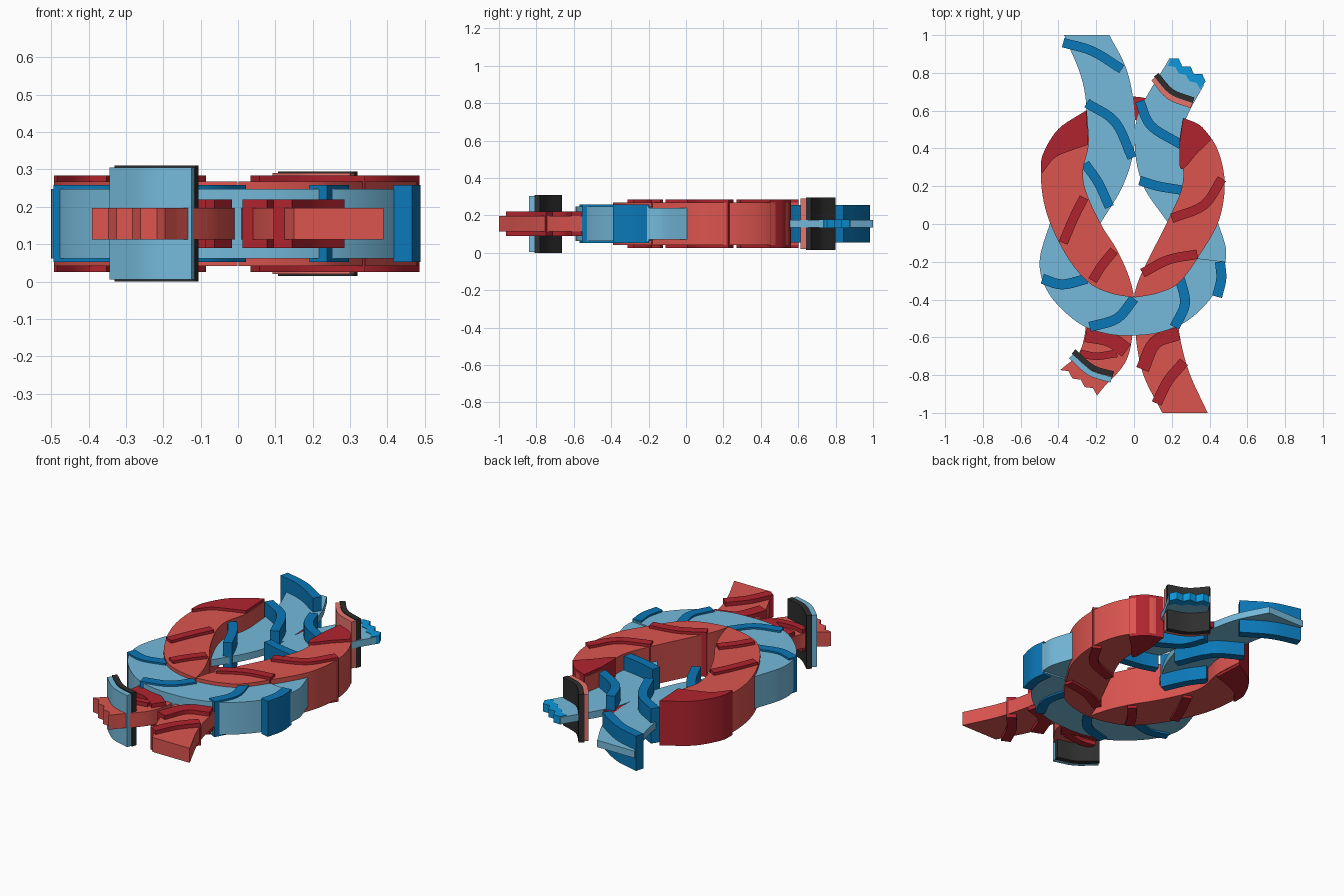
import bpy, bmesh
from mathutils import Vector

old = bpy.data.objects.get("Cube")
if old:
    bpy.data.objects.remove(old)


def material(name, srgb):
    lin = [((c + 0.055) / 1.055) ** 2.4 if c > 0.04 else c / 12.92 for c in srgb]
    m = bpy.data.materials.new(name)
    m.use_nodes = True
    m.diffuse_color = (*lin, 1)
    bsdf = next(n for n in m.node_tree.nodes if n.type == 'BSDF_PRINCIPLED')
    bsdf.inputs["Base Color"].default_value = (*lin, 1)
    return m


RED = material("coral red", (0.86, 0.33, 0.31))
CRIMSON = material("deep crimson", (0.69, 0.14, 0.18))
SKY = material("sky blue", (0.46, 0.73, 0.86))
NAVY = material("strong blue", (0.04, 0.47, 0.72))
BLACK = material("charcoal", (0.18, 0.18, 0.18))
PINK = material("salmon", (0.92, 0.46, 0.43))
BRIGHT = material("bright blue", (0.05, 0.6, 0.87))

MID = 0.155  # height of the symmetry plane


def smooth(points, steps=6):
    """Catmull-Rom curve through 2D points."""
    p = [Vector(q) for q in points]
    p = [p[0] * 2 - p[1]] + p + [p[-1] * 2 - p[-2]]
    out = []
    for a, b, c, d in zip(p, p[1:], p[2:], p[3:]):
        for i in range(steps):
            t = i / steps
            out.append(0.5 * (2 * b + (c - a) * t + (2 * a - 5 * b + 4 * c - d) * t * t
                              + (3 * b - a - 3 * c + d) * t ** 3))
    return out + [p[-2]]


def slab(name, edge_a, edge_b, half, mat, curved=True):
    """Flat ribbon between two edges, thickened evenly about the middle plane."""
    if curved:
        edge_a, edge_b = smooth(edge_a), smooth(edge_b)
    bm = bmesh.new()
    rows = [[bm.verts.new((x, y, MID - half)) for x, y in pair] for pair in zip(edge_a, edge_b)]
    for (a, b), (c, d) in zip(rows, rows[1:]):
        bm.faces.new((a, b, d, c))
    grown = bmesh.ops.extrude_face_region(bm, geom=bm.faces[:])
    top = [g for g in grown["geom"] if isinstance(g, bmesh.types.BMVert)]
    bmesh.ops.translate(bm, verts=top, vec=(0, 0, 2 * half))
    bmesh.ops.recalc_face_normals(bm, faces=bm.faces[:])
    mesh = bpy.data.meshes.new(name)
    bm.to_mesh(mesh)
    bm.free()
    mesh.materials.append(mat)
    obj = bpy.data.objects.new(name, mesh)
    bpy.context.collection.objects.link(obj)
    bpy.ops.object.select_all(action='DESELECT')
    obj.select_set(True)
    bpy.context.view_layer.objects.active = obj
    if curved:
        bpy.ops.object.shade_smooth_by_angle(angle=0.5)
    return obj


def stripe(name, path, width, half, mat):
    """Ribbon of even width along a curved path."""
    mid = smooth(path, 5)
    a, b = [], []
    for i, p in enumerate(mid):
        t = (mid[min(i + 1, len(mid) - 1)] - mid[max(i - 1, 0)]).normalized()
        n = Vector((-t.y, t.x)) * width / 2
        a.append(p + n)
        b.append(p - n)
    obj = slab(name, a, b, half, mat, curved=False)
    bpy.ops.object.shade_smooth_by_angle(angle=0.5)
    return obj


def frayed(start, end, depth, teeth=6):
    """Zigzag edge between two points."""
    s, e = Vector(start), Vector(end)
    n = Vector((s.y - e.y, e.x - s.x)).normalized() * depth
    return [s.lerp(e, i / teeth) + (n if i % 2 else -n) for i in range(teeth + 1)]


# Red loop strands
slab("red_strand_right",
     [(-.25, .6), (-.4, .5), (-.48, .36), (-.49, .2), (-.45, .02), (-.35, -.18), (-.24, -.31), (-.13, -.365), (-.002, -.39)],
     [(-.248, .58), (-.24, .42), (-.27, .28), (-.25, .16), (-.17, -.01), (-.1, -.12), (-.05, -.22), (-.02, -.3), (-.002, -.37)],
     .113, RED)
slab("red_strand_left",
     [(.26, .56), (.35, .52), (.44, .4), (.48, .22), (.45, .02), (.35, -.16), (.24, -.31), (.13, -.365), (.002, -.39)],
     [(.255, .54), (.24, .42), (.26, .3), (.25, .18), (.18, .02), (.11, -.12), (.05, -.24), (.02, -.31), (.002, -.37)],
     .113, RED)
slab("red_loop_bridge", [(-.24, .65), (0, .675), (.24, .62)], [(-.24, .5), (0, .55), (.24, .5)], .017, CRIMSON)

# Dark caps and stripes on the red loop
slab("red_cap_right", [(-.252, .602), (-.4, .503), (-.482, .37), (-.493, .28)],
     [(-.242, .42), (-.33, .39), (-.42, .35), (-.485, .27)], .129, CRIMSON)
slab("red_cap_left", [(.26, .562), (.35, .522), (.412, .45)],
     [(.24, .42), (.25, .29), (.34, .38)], .129, CRIMSON)
for path in ([(-.22, -.3), (-.17, -.22), (-.105, -.14)],
             [(-.375, -.1), (-.32, .03), (-.265, .14)],
             [(.465, .24), (.37, .1), (.2, .03)],
             [(.335, -.16), (.18, -.19), (.045, -.26)]):
    stripe("red_loop_stripe", path, .05, .129, CRIMSON)

# Blue loop
slab("blue_loop",
     [(-.44, .02), (-.5, -.2), (-.45, -.37), (-.3, -.52), (-.15, -.58), (0, -.59),
      (.15, -.57), (.3, -.5), (.43, -.36), (.485, -.2)],
     [(-.32, .02), (-.3, -.15), (-.26, -.25), (-.2, -.32), (-.12, -.36), (0, -.38),
      (.12, -.36), (.2, -.32), (.26, -.25), (.32, -.18)], .093, SKY)
slab("blue_loop_end", [(.485, -.2), (.485, -.12), (.44, .02)], [(.3, -.2), (.3, -.1), (.32, .02)], .085, SKY)
for path in ([(-.485, -.29), (-.38, -.32), (-.25, -.29)],
             [(-.235, -.545), (-.09, -.5), (0, -.395)],
             [(.215, -.545), (.27, -.42), (.24, -.28)],
             [(.44, -.385), (.462, -.29), (.455, -.2)]):
    stripe("blue_loop_stripe", path, .053, .103, NAVY)

# Blue tails at the back
slab("blue_tail_right", [(-.37, 1), (-.28, .78), (-.25, .6), (-.25, .4), (-.28, .2), (-.24, 0)],
     [(-.13, 1), (-.04, .82), (0, .62), (0, .4), (-.06, .2), (-.18, 0)], .02, SKY)
slab("blue_tail_left", [(.19, 0), (.27, .22), (.25, .45), (.285, .58), (.37, .735)],
     [(.17, .02), (.05, .2), (.005, .4), (.03, .6), (.19, .88)], .02, SKY)
for path in ([(-.375, .96), (-.22, .915), (-.065, .82)],
             [(-.25, .64), (-.1, .54), (-.01, .35)],
             [(-.26, .32), (-.19, .22), (-.13, .09)],
             [(.03, .65), (.09, .52), (.25, .42)],
             [(.03, .23), (.13, .2), (.25, .18)]):
    stripe("blue_tail_stripe", path, .05, .101, NAVY)
slab("blue_frayed_tip", frayed((.2, .885), (.385, .765), .012),
     frayed((.185, .845), (.355, .72), .008), .023, BRIGHT, curved=False)

# Red tails at the front
slab("red_tail_right", [(-.25, -.45), (-.26, -.58), (-.29, -.68), (-.36, -.75)],
     [(-.01, -.45), (-.01, -.6), (-.05, -.74), (-.17, -.875)], .042, RED)
slab("red_frayed_tip", frayed((-.385, -.765), (-.19, -.9), .01),
     frayed((-.35, -.74), (-.165, -.87), 0), .042, RED, curved=False)
slab("red_tail_left", [(.01, -.45), (.01, -.6), (.05, -.8), (.15, -1)],
     [(.235, -.45), (.24, -.58), (.29, -.78), (.39, -1)], .042, RED)
for path, width in (([(-.255, -.585), (-.13, -.61), (-.04, -.67)], .08),
                    ([(-.285, -.685), (-.2, -.7), (-.09, -.685)], .04),
                    ([(.235, -.58), (.11, -.63), (.045, -.77)], .07),
                    ([(.265, -.73), (.18, -.83), (.12, -.95)], .055)):
    stripe("red_tail_stripe", path, width, .065, CRIMSON)

# Tall binding bands near the frayed ends
for name, path, half, mat in (
        ("front_band_black", [(-.32, -.675), (-.22, -.76), (-.11, -.795)], .155, BLACK),
        ("front_band_blue", [(-.333, -.7), (-.235, -.787), (-.12, -.825)], .15, SKY),
        ("back_band_black", [(.118, .79), (.2, .7), (.315, .655)], .14, BLACK),
        ("back_band_salmon", [(.104, .77), (.185, .675), (.305, .627)], .135, PINK)):
    stripe(name, path, .03, half, mat)
